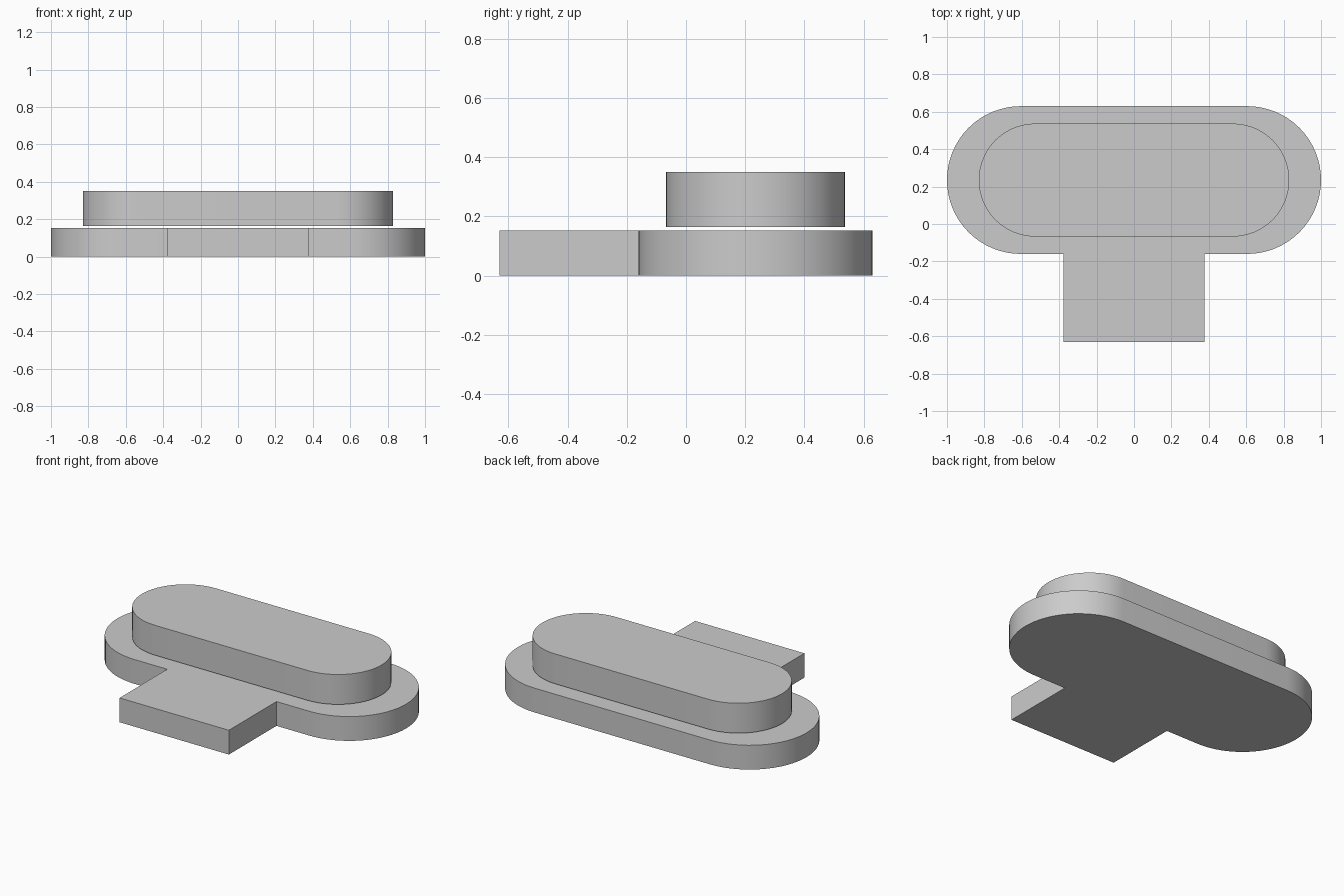
import bpy
import bmesh
from math import sin, cos, pi

cube = bpy.data.objects.get("Cube")
if cube:
    bpy.data.objects.remove(cube, do_unlink=True)

grey = bpy.data.materials.new("light grey")
grey.use_nodes = True
color = (0.6, 0.6, 0.6, 1)
grey.diffuse_color = color
grey.node_tree.nodes["Principled BSDF"].inputs["Base Color"].default_value = color

CENTER_Y = 0.235


def stadium(half_length, radius, steps=32):
    """Counter-clockwise outline, starting at the front of the +x end."""
    points = []
    for side in (1, -1):
        for i in range(steps + 1):
            a = -pi / 2 + pi * i / steps
            points.append((side * (half_length - radius + radius * cos(a)),
                           CENTER_Y + side * radius * sin(a)))
    return points


def extrude_outline(name, outline, bottom, top):
    bm = bmesh.new()
    face = bm.faces.new([bm.verts.new((x, y, bottom)) for x, y in outline])
    result = bmesh.ops.extrude_face_region(bm, geom=[face], use_keep_orig=True)
    upper = [v for v in result["geom"] if isinstance(v, bmesh.types.BMVert)]
    bmesh.ops.translate(bm, verts=upper, vec=(0, 0, top - bottom))
    bmesh.ops.recalc_face_normals(bm, faces=bm.faces)
    mesh = bpy.data.meshes.new(name)
    bm.to_mesh(mesh)
    bm.free()
    mesh.materials.append(grey)
    obj = bpy.data.objects.new(name, mesh)
    bpy.context.collection.objects.link(obj)
    bpy.ops.object.select_all(action="DESELECT")
    obj.select_set(True)
    bpy.context.view_layer.objects.active = obj
    bpy.ops.object.shade_smooth_by_angle(angle=pi / 6)


# Base slab: rounded ends with a rectangular tab on the front edge
radius, tab_half, tab_front = 0.395, 0.378, -0.63
edge = CENTER_Y - radius
tab = [(-tab_half, edge), (-tab_half, tab_front),
       (tab_half, tab_front), (tab_half, edge)]
extrude_outline("base_slab", stadium(1.0, radius) + tab, 0, 0.152)

# Upper slab, floating just above the base
extrude_outline("upper_slab", stadium(0.83, 0.302), 0.164, 0.351)
